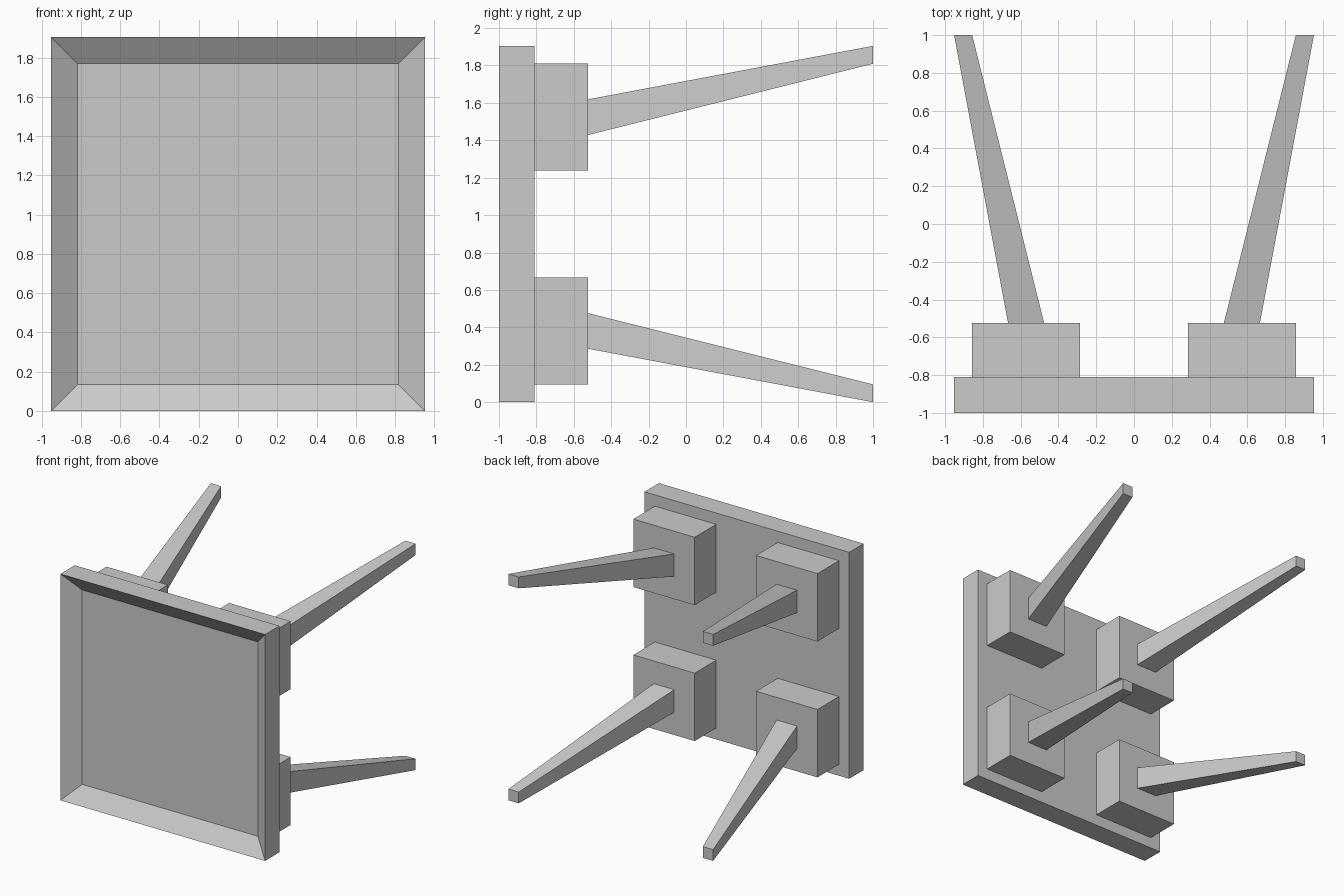
import bpy, bmesh

if "Cube" in bpy.data.objects:
    bpy.data.objects.remove(bpy.data.objects["Cube"])

U = 2 / 21            # grid module of the design
CENTRE_Z = 10 * U     # centre of the square top


def prism(name, near, far, mirrored=True):
    """Four-sided solid along y; each end is (y, x0, x1, z0, z1) in modules,
    with x and z measured from the centre of the top."""
    bm = bmesh.new()
    rings = []
    for y, x0, x1, z0, z1 in (near, far):
        corners = ((x0, z0), (x1, z0), (x1, z1), (x0, z1))
        rings.append([bm.verts.new((x * U, y * U - 1, z * U)) for x, z in corners])
    a, b = rings
    front = bm.faces.new(a)
    bm.faces.new(b[::-1])
    for i in range(4):
        j = (i + 1) % 4
        bm.faces.new((a[j], a[i], b[i], b[j]))
    bmesh.ops.recalc_face_normals(bm, faces=bm.faces)
    if not mirrored:
        # shallow recess framed by a border
        bmesh.ops.inset_region(bm, faces=[front], thickness=2 * U)
        for v in front.verts:
            v.co.y += U
    mesh = bpy.data.meshes.new(name)
    bm.to_mesh(mesh)
    bm.free()
    obj = bpy.data.objects.new(name, mesh)
    obj.location.z = CENTRE_Z
    bpy.context.collection.objects.link(obj)
    if mirrored:
        mod = obj.modifiers.new("four_corners", 'MIRROR')
        mod.use_axis = (True, False, True)
        mod.use_mirror_merge = False
    return obj


# Square table top lying on its edge, recessed on the front
prism("table_top", (0, -10, 10, -10, 10), (2, -10, 10, -10, 10), mirrored=False)

# Mounting blocks at the four corners
prism("leg_block", (2, 3, 9, 3, 9), (5, 3, 9, 3, 9))

# Tapered, splayed legs
prism("leg", (5, 5, 7, 5, 7), (21, 9, 10, 9, 10))
